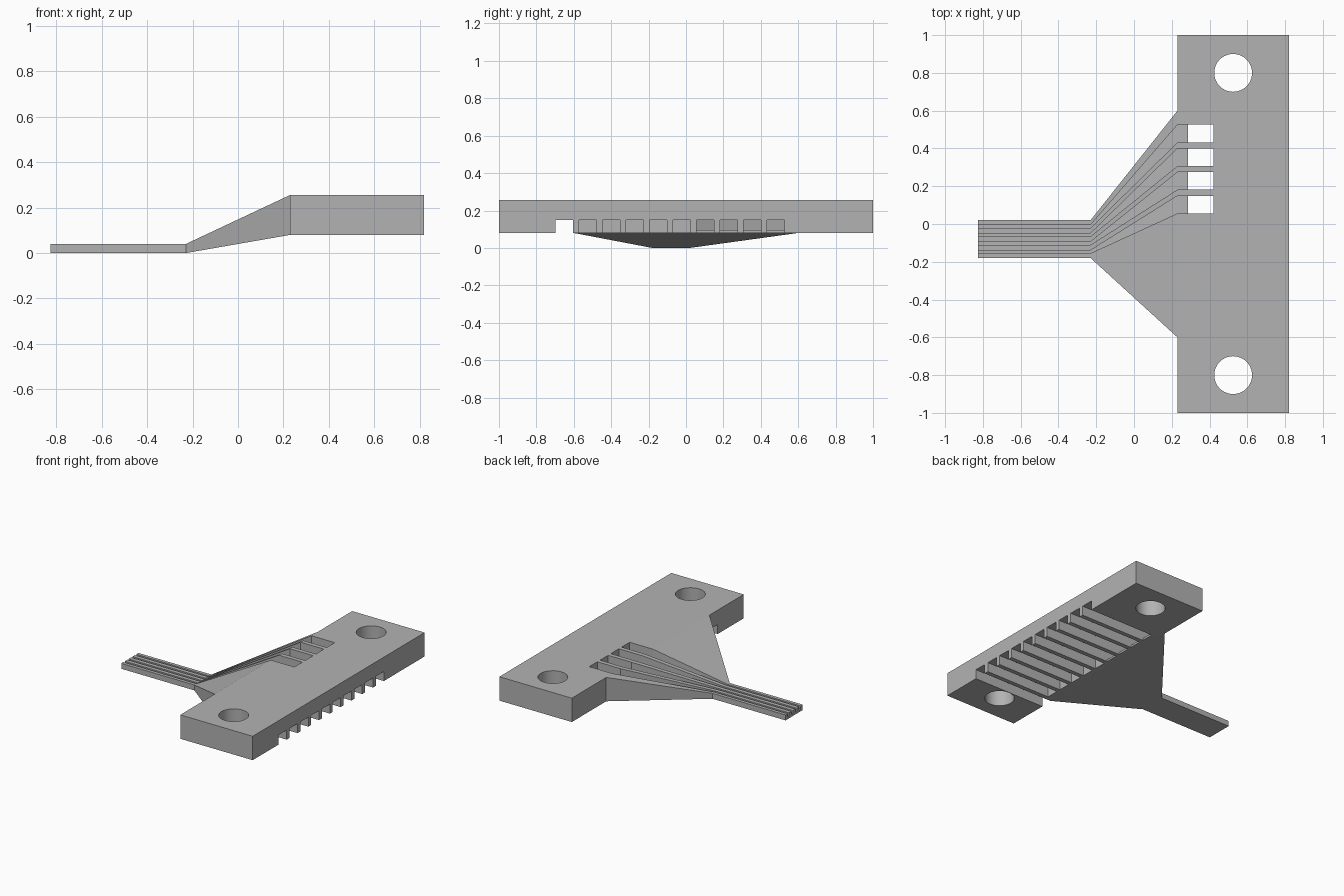
import bpy
import bmesh

if "Cube" in bpy.data.objects:
    bpy.data.objects.remove(bpy.data.objects["Cube"], do_unlink=True)

grey = bpy.data.materials.new("plain grey")
grey.use_nodes = True
grey.diffuse_color = (0.45, 0.45, 0.45, 1)
grey.node_tree.nodes["Principled BSDF"].inputs["Base Color"].default_value = (0.45, 0.45, 0.45, 1)


def make(name, bm):
    bmesh.ops.recalc_face_normals(bm, faces=bm.faces)
    mesh = bpy.data.meshes.new(name)
    bm.to_mesh(mesh)
    bm.free()
    mesh.materials.append(grey)
    ob = bpy.data.objects.new(name, mesh)
    bpy.context.collection.objects.link(ob)
    return ob


def loft(name, sections):
    """Solid through rectangular sections (x, y0, y1, z0, z1)."""
    bm = bmesh.new()
    rings = [[bm.verts.new((x, y, z)) for y, z in ((y0, z0), (y1, z0), (y1, z1), (y0, z1))]
             for x, y0, y1, z0, z1 in sections]
    for a, b in zip(rings, rings[1:]):
        for i in range(4):
            j = (i + 1) % 4
            bm.faces.new((a[i], a[j], b[j], b[i]))
    bm.faces.new(rings[0])
    bm.faces.new(rings[-1])
    return make(name, bm)


def box(name, x0, x1, *yz):
    return loft(name, [(x0, *yz), (x1, *yz)])


def combine(target, other, operation):
    other.hide_render = True
    mod = target.modifiers.new("combine", "BOOLEAN")
    mod.operation, mod.solver, mod.object = operation, "EXACT", other
    bpy.context.view_layer.objects.active = target
    bpy.ops.object.modifier_apply(modifier=mod.name)
    bpy.data.objects.remove(other, do_unlink=True)


BOTTOM, TOP = 0.08, 0.256
FRONT, BACK, INNER = 0.23, 0.82, 0.285
PITCH, WIDTH = 0.1255, 0.093

# mounting bar with a row of slots underneath
body = box("manifold_body", FRONT, BACK, -1, 1, BOTTOM, TOP)
for i in range(10):
    y = -0.697 + i * PITCH
    combine(body, box("slot", 0.1, 0.95, y, y + WIDTH, 0, 0.15), "DIFFERENCE")

# tapering neck and thin tail, which close the slots' inner ends
neck = loft("neck", [(-0.825, -0.18, 0.02, 0, 0.04), (-0.23, -0.18, 0.02, 0, 0.04),
                     (FRONT, -0.6, 0.6, BOTTOM, TOP), (INNER, -0.6, 0.6, BOTTOM, TOP)])
combine(body, neck, "UNION")

# four windows and the channels running from them down to the tail
for i in range(4):
    y = -0.697 + (i + 6) * PITCH
    t = -0.155 + i * 0.0447
    combine(body, box("window", INNER - 0.002, 0.42, y, y + WIDTH, 0.1, 0.4), "DIFFERENCE")
    channel = loft("channel", [(-0.9, t, t + 0.016, 0.015, 0.1), (-0.23, t, t + 0.016, 0.015, 0.1),
                               (FRONT, y, y + WIDTH, 0.095, 0.32), (0.29, y, y + WIDTH, 0.095, 0.32)])
    combine(body, channel, "DIFFERENCE")

# mounting holes
for y in (-0.8, 0.8):
    bpy.ops.mesh.primitive_cylinder_add(vertices=64, radius=0.1, depth=1, location=(0.525, y, 0.2))
    hole = bpy.context.object
    hole.data.materials.append(grey)
    combine(body, hole, "DIFFERENCE")

bpy.ops.object.select_all(action="DESELECT")
body.select_set(True)
bpy.context.view_layer.objects.active = body
bpy.ops.object.shade_smooth_by_angle(angle=0.3)
